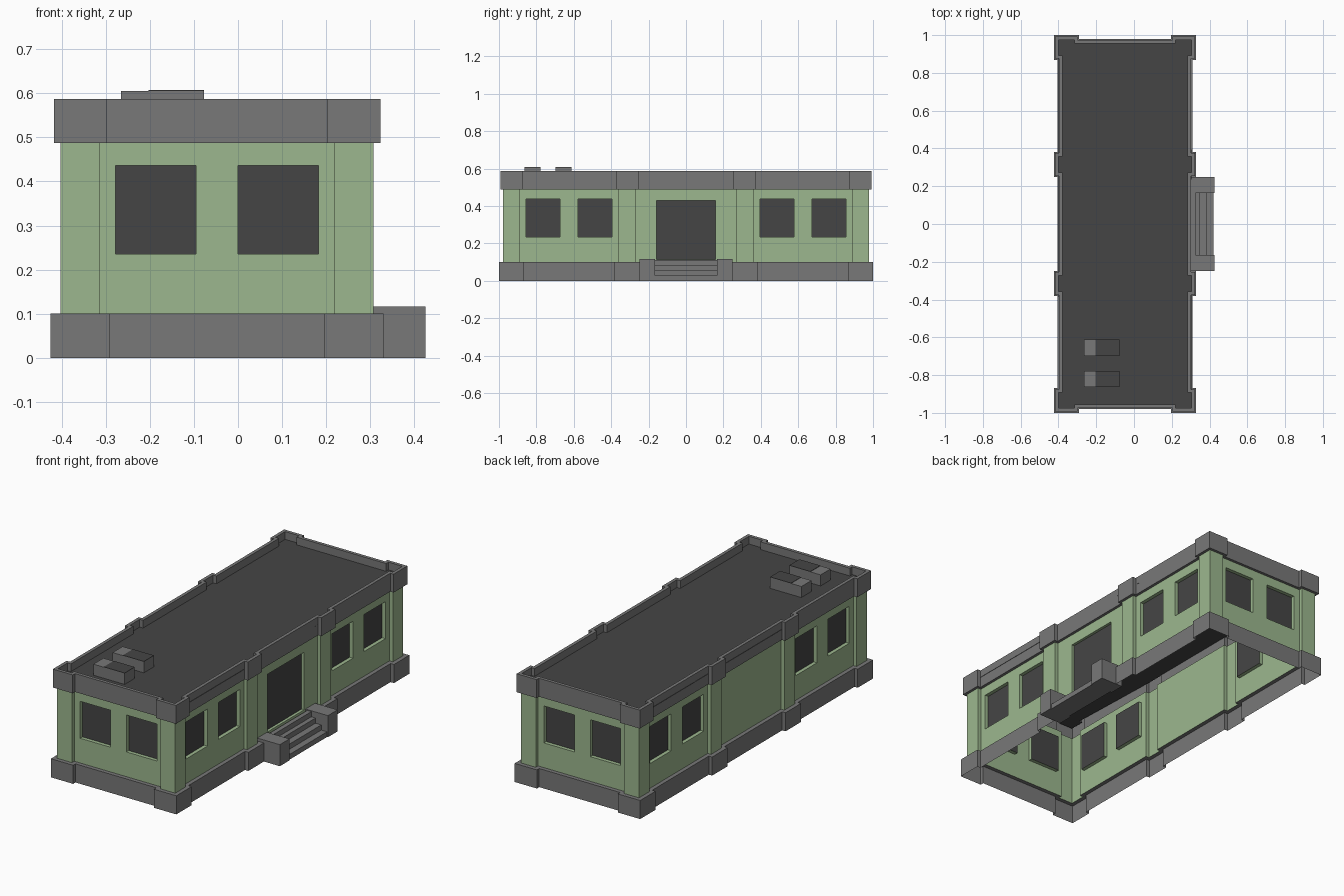
import bpy, bmesh
from mathutils import Vector

if "Cube" in bpy.data.objects:
    bpy.data.objects.remove(bpy.data.objects["Cube"])

CX = -0.0475          # centre of the building block in x


def material(name, rgb):
    m = bpy.data.materials.new(name)
    m.diffuse_color = (*rgb, 1)
    m.use_nodes = True
    m.node_tree.nodes["Principled BSDF"].inputs["Base Color"].default_value = m.diffuse_color
    return m


GREEN = material("green_wall", (0.335, 0.475, 0.272))
GREY = material("grey_stone", (0.188, 0.188, 0.188))
DARK = material("dark_grey", (0.06, 0.06, 0.06))


def finish(name, bm, *mats):
    me = bpy.data.meshes.new(name)
    bmesh.ops.remove_doubles(bm, verts=bm.verts, dist=1e-5)
    bm.to_mesh(me)
    bm.free()
    for m in mats:
        me.materials.append(m)
    ob = bpy.data.objects.new(name, me)
    bpy.context.collection.objects.link(ob)
    return ob


def face(bm, pts, mat=0):
    f = bm.faces.new([bm.verts.new(p) for p in pts])
    f.material_index = mat
    return f


def outline(d):
    """Counter-clockwise footprint with corner and middle pilasters, grown by d."""
    hx, hy, r = 0.355 + d, 0.978 + d, 0.02
    m0, m1, cy, cx = 0.27 - d, 0.36 + d, 0.89 - d, 0.2655 - d
    q = [(hx - r, m0), (hx, m0), (hx, m1), (hx - r, m1), (hx - r, cy),
         (hx, cy), (hx, hy), (cx, hy), (cx, hy - r)]
    pts = (q + [(-x, y) for x, y in q[::-1]] + [(-x, -y) for x, y in q]
           + [(x, -y) for x, y in q[::-1]])
    return [(x + CX, y) for x, y in pts]


def loft(name, levels, mat):
    """Skin a stack of (offset, z) outlines."""
    bm = bmesh.new()
    rings = [[(x, y, z) for x, y in outline(d)] for d, z in levels]
    for lo, hi in zip(rings, rings[1:]):
        for i in range(len(lo)):
            j = (i + 1) % len(lo)
            face(bm, (lo[i], lo[j], hi[j], hi[i]))
    return finish(name, bm, mat)


# Plinth, parapet and flat roof
loft("plinth", [(0.022, 0), (0.022, 0.101), (0, 0.101)], GREY)
loft("parapet", [(0, 0.487), (0.015, 0.487), (0.015, 0.587), (-0.003, 0.587), (-0.003, 0.545)], GREY)
bm = bmesh.new()
face(bm, [(x, y, 0.545) for x, y in outline(-0.003)])
bmesh.ops.triangulate(bm, faces=bm.faces[:])
finish("roof", bm, DARK)


def wall_panel(bm, a, b, holes, depth):
    """Wall strip from a to b with recessed dark openings (centre, width, z0, z1)."""
    a, b = Vector((*a, 0)), Vector((*b, 0))
    u = (b - a).normalized()
    n = Vector((-u.y, u.x, 0))          # inward
    mid, half = (a + b) / 2, (b - a).length / 2

    def P(s, z, k=0):
        p = mid + u * s + n * k
        return (p.x, p.y, z)

    def quad(s0, s1, z0, z1, k=0, mat=0):
        face(bm, (P(s0, z0, k), P(s1, z0, k), P(s1, z1, k), P(s0, z1, k)), mat)

    s, lo, hi = -half, 0.101, 0.487
    for c, w, z0, z1 in holes:
        s0, s1 = c - w / 2, c + w / 2
        quad(s, s0, lo, hi)
        quad(s0, s1, lo, z0)
        quad(s0, s1, z1, hi)
        rim = [(s0, z0), (s1, z0), (s1, z1), (s0, z1)]
        for p, q in zip(rim, rim[1:] + rim[:1]):      # reveals
            face(bm, (P(*p), P(*q), P(*q, depth), P(*p, depth)))
        quad(s0, s1, z0, z1, depth, 1)                # pane
        s = s1
    quad(s, half, lo, hi)


# Walls with paired windows, plus the doorway in the middle of the right side
WINDOWS = [(s * 0.139, 0.182, 0.235, 0.436) for s in (-1, 1)]
DOOR = [(0, 0.316, 0.115, 0.428)]
bm = bmesh.new()
pts = outline(0)
for a, b in zip(pts, pts[1:] + pts[:1]):
    a_, b_ = Vector(a), Vector(b)
    m = (a_ + b_) / 2
    holes, depth = [], 0.02
    if (b_ - a_).length > 0.3:
        if abs(m.y) > 0.1:
            holes = WINDOWS
        elif m.x > 0:
            holes, depth = DOOR, 0.015
    wall_panel(bm, a, b, holes, depth)
finish("walls", bm, GREEN, DARK)


def box(name, x0, x1, y0, y1, z0, z1, mat):
    bm = bmesh.new()
    bmesh.ops.create_cube(bm, size=1)
    for v in bm.verts:
        v.co = (x1 if v.co.x > 0 else x0, y1 if v.co.y > 0 else y0, z1 if v.co.z > 0 else z0)
    return finish(name, bm, mat)


# Entrance stairs: stepped profile swept across, between two side blocks
bm = bmesh.new()
prof = [(0.3, 0), (0.42, 0)]
for x, z in ((0.42, 0.028), (0.385, 0.056), (0.35, 0.084), (0.325, 0.112)):
    prof += [(x, prof[-1][1]), (x, z)]
prof.append((0.3, 0.112))
prof = [p for i, p in enumerate(prof) if i == 0 or p != prof[i - 1]]
f = face(bm, [(x, -0.165, z) for x, z in prof])
ext = bmesh.ops.extrude_face_region(bm, geom=[f])
bmesh.ops.translate(bm, vec=(0, 0.33, 0), verts=[v for v in ext["geom"] if isinstance(v, bmesh.types.BMVert)])
bmesh.ops.recalc_face_normals(bm, faces=bm.faces[:])
finish("entrance_steps", bm, GREY)
for side, s in (("near", -1), ("far", 1)):
    y = sorted((s * 0.165, s * 0.248))
    box("step_block_" + side, 0.29, 0.425, *y, 0, 0.117, GREY)

# Two rooftop units with dark top panels
for i, y in enumerate((-0.82, -0.655)):
    box(f"roof_unit_{i + 1}", -0.265, -0.077, y - 0.043, y + 0.043, 0.54, 0.605, GREY)
    box(f"roof_unit_panel_{i + 1}", -0.203, -0.077, y - 0.043, y + 0.043, 0.605, 0.607, DARK)
